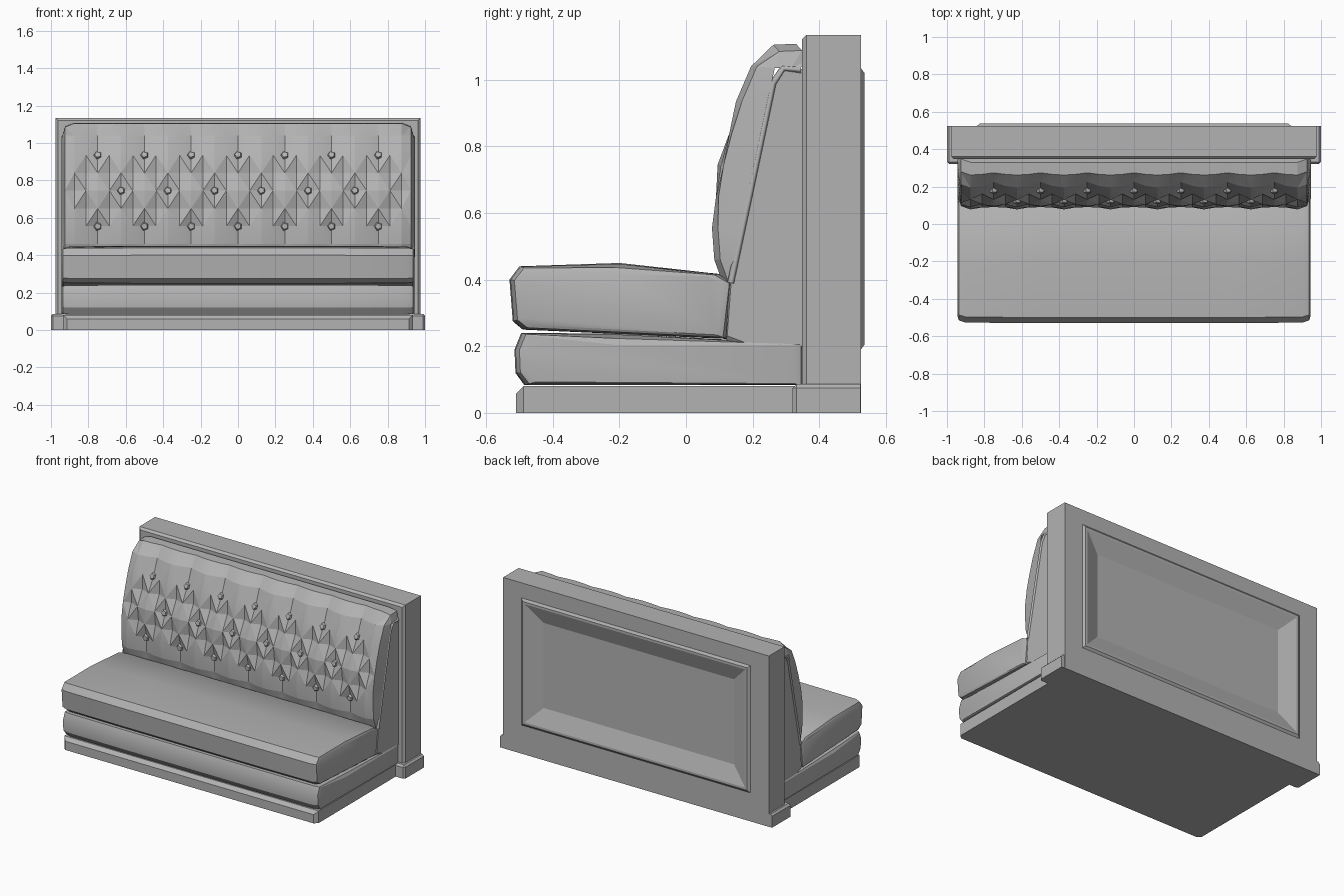
import bpy, bmesh, math
from mathutils import Vector, Matrix

if "Cube" in bpy.data.objects:
    bpy.data.objects.remove(bpy.data.objects["Cube"])

GREY = (0.45, 0.45, 0.45, 1)
mat = bpy.data.materials.new("plain grey")
mat.use_nodes = True
mat.diffuse_color = GREY
mat.node_tree.nodes["Principled BSDF"].inputs["Base Color"].default_value = GREY


def finish(name, bm, smooth=None):
    """Turn a bmesh into a named, coloured object."""
    bmesh.ops.recalc_face_normals(bm, faces=bm.faces)
    me = bpy.data.meshes.new(name)
    bm.to_mesh(me)
    bm.free()
    ob = bpy.data.objects.new(name, me)
    bpy.context.collection.objects.link(ob)
    me.materials.append(mat)
    if smooth:
        bpy.ops.object.select_all(action="DESELECT")
        ob.select_set(True)
        bpy.context.view_layer.objects.active = ob
        bpy.ops.object.shade_smooth_by_angle(angle=math.radians(smooth))
    return ob


def box(name, half_x, y0, y1, height, bevel, edge_rule):
    """Box standing on the floor; edges picked by the rule are chamfered."""
    bm = bmesh.new()
    bmesh.ops.create_cube(bm, size=1)
    for v in bm.verts:
        v.co = (v.co.x * 2 * half_x, (y0 + y1) / 2 + v.co.y * (y1 - y0),
                (v.co.z + 0.5) * height)
    edges = [e for e in bm.edges if edge_rule((e.verts[0].co + e.verts[1].co) / 2)]
    bmesh.ops.bevel(bm, geom=edges, offset=bevel, segments=1, affect="EDGES")
    return bm


def loft(name, profile, stations, smooth=30):
    """Sweep a yz profile along x; each station is (x, inset), mirrored."""
    bm = bmesh.new()
    pts = [Vector(p) for p in profile]
    mid = sum(pts, Vector((0, 0))) / len(pts)
    full = [(-x, i) for x, i in stations] + [(x, i) for x, i in reversed(stations) if x]
    rings = []
    for x, inset in full:
        ring = []
        for p in pts:
            q = p - (p - mid).normalized() * inset
            ring.append(bm.verts.new((x, q.x, q.y)))
        rings.append(ring)
    n = len(pts)
    for a, b in zip(rings, rings[1:]):
        for i in range(n):
            bm.faces.new((a[i], a[(i + 1) % n], b[(i + 1) % n], b[i]))
    bm.faces.new(rings[0])
    bm.faces.new(rings[-1])
    return finish(name, bm, smooth)


# Plinths
finish("front_plinth", box("p", 0.935, -0.51, 0.34, 0.08, 0.022,
       lambda c: c.y < -0.4 and (abs(c.x) > 0.5 or c.z > 0.05)))
finish("rear_plinth", box("p", 1.0, 0.32, 0.524, 0.087, 0.012,
       lambda c: c.y < 0.5 and c.z > 0.02))

# Rear panel: chamfered slab whose back face gets a raised, sunken moulding
bm = box("p", 0.977, 0.348, 0.525, 1.135, 0.014,
         lambda c: c.y < 0.4 and c.z > 0.1)
bm.faces.ensure_lookup_table()
back = max(bm.faces, key=lambda f: f.calc_center_median().y)
for half_x, z0, z1, y in ((0.84, 0.19, 1.035, 0.525), (0.825, 0.205, 1.02, 0.536),
                          (0.81, 0.22, 1.005, 0.536), (0.70, 0.33, 0.895, 0.495)):
    bmesh.ops.inset_individual(bm, faces=[back], thickness=0.01)
    c = back.calc_center_median()
    for v in back.verts:
        v.co = (math.copysign(half_x, v.co.x), y, z1 if v.co.z > c.z else z0)
finish("rear_panel", bm)

# Cushions and backrest core
ends = [(0.943, 0.035), (0.936, 0.015), (0.90, 0.003), (0.5, 0), (0, 0)]
loft("lower_cushion", [(-0.485, 0.083), (-0.512, 0.12), (-0.515, 0.19), (-0.495, 0.24),
                       (-0.2, 0.238), (0.36, 0.207), (0.36, 0.083)], ends)
loft("seat_cushion", [(-0.49, 0.25), (-0.52, 0.275), (-0.53, 0.40), (-0.50, 0.44),
                      (-0.2, 0.45), (0.1, 0.417), (0.145, 0.39), (0.125, 0.222)], ends)
core = [(0.13, 0.39), (0.12, 0.22), (0.2, 0.19), (0.36, 0.19),
        (0.36, 1.03), (0.29, 1.04), (0.25, 0.99)]
loft("backrest_core", core, [(0.936, 0.012), (0.926, 0), (0, 0)])

# Tufted backrest: rows are (y, z, tuft depth), columns a sixteenth apart
rows = [(0.11, 0.39, 0.01), (0.085, 0.46, 0.025), (0.078, 0.555, 0.035),
        (0.08, 0.65, 0.035), (0.095, 0.745, 0.035), (0.12, 0.84, 0.035),
        (0.15, 0.935, 0.035), (0.195, 1.04, 0.03), (0.262, 1.105, 0.012),
        (0.33, 1.108, 0), (0.35, 1.08, 0)]
TOP, PITCH, STEP = 0.935, 0.25, 0.38


def puff(x, z):
    """0 in the creases, 1 at the middle of each diamond."""
    a, b = x / PITCH, min(0, max(-1, (z - TOP) / STEP))
    s = abs(math.sin(math.pi * (a + b)) * math.sin(math.pi * (a - b)))
    return s ** 0.5


bm = bmesh.new()
grid = []
for j, (y, z, depth) in enumerate(rows):
    line = []
    for k in range(-16, 17):
        x = k / 16
        if abs(k) == 16:        # seam against the core
            co = (math.copysign(0.94, k), min(0.345, 0.13 + (z - 0.39) * 0.21 +
                  max(0, j - 8) * 0.035), min(z, 1.035))
        elif abs(k) == 15:      # rounded shoulder
            co = (math.copysign(0.925, k), y + 0.018, z - (0.02 if j > 7 else 0))
        else:
            co = (x, y + depth * (1 - puff(x, z)), z)
        line.append(bm.verts.new(co))
    grid.append(line)
for j in range(len(rows) - 1):
    for i in range(32):
        a, b = grid[j][i], grid[j][i + 1]
        c, d = grid[j + 1][i + 1], grid[j + 1][i]
        if (i + j) % 2:
            tris = ((a, b, c), (a, c, d))
        else:
            tris = ((a, b, d), (b, c, d))
        for t in tris:
            bm.faces.new(t)
finish("tufted_backrest", bm, 12)

# Five-sided buttons in every crease crossing
bm = bmesh.new()
for row, count in ((2, 7), (4, 6), (6, 7)):
    y, z, depth = rows[row]
    slope = math.atan2(rows[row + 1][0] - rows[row - 1][0],
                       rows[row + 1][1] - rows[row - 1][1])
    for n in range(count):
        x = (n - (count - 1) / 2) * PITCH
        place = (Matrix.Translation((x, y + depth - 0.008, z)) @
                 Matrix.Rotation(math.pi / 2 - slope, 4, "X") @
                 Matrix.Rotation(math.pi / 10, 4, "Z"))
        bmesh.ops.create_cone(bm, cap_ends=True, segments=5, radius1=0.028,
                              radius2=0.017, depth=0.022, matrix=place)
finish("backrest_buttons", bm)

# Piping along both side seams of the backrest
for side, label in ((1, "left"), (-1, "right")):
    cu = bpy.data.curves.new(label + "_piping", "CURVE")
    cu.dimensions = "3D"
    cu.bevel_depth = 0.011
    cu.bevel_resolution = 0
    cu.use_fill_caps = True
    path = [(0.135, 0.39), (0.262, 0.99), (0.292, 1.035), (0.345, 1.03)]
    sp = cu.splines.new("POLY")
    sp.points.add(len(path) - 1)
    for p, (y, z) in zip(sp.points, path):
        p.co = (side * 0.934, y, z, 1)
    cu.materials.append(mat)
    bpy.context.collection.objects.link(bpy.data.objects.new(label + "_piping", cu))
